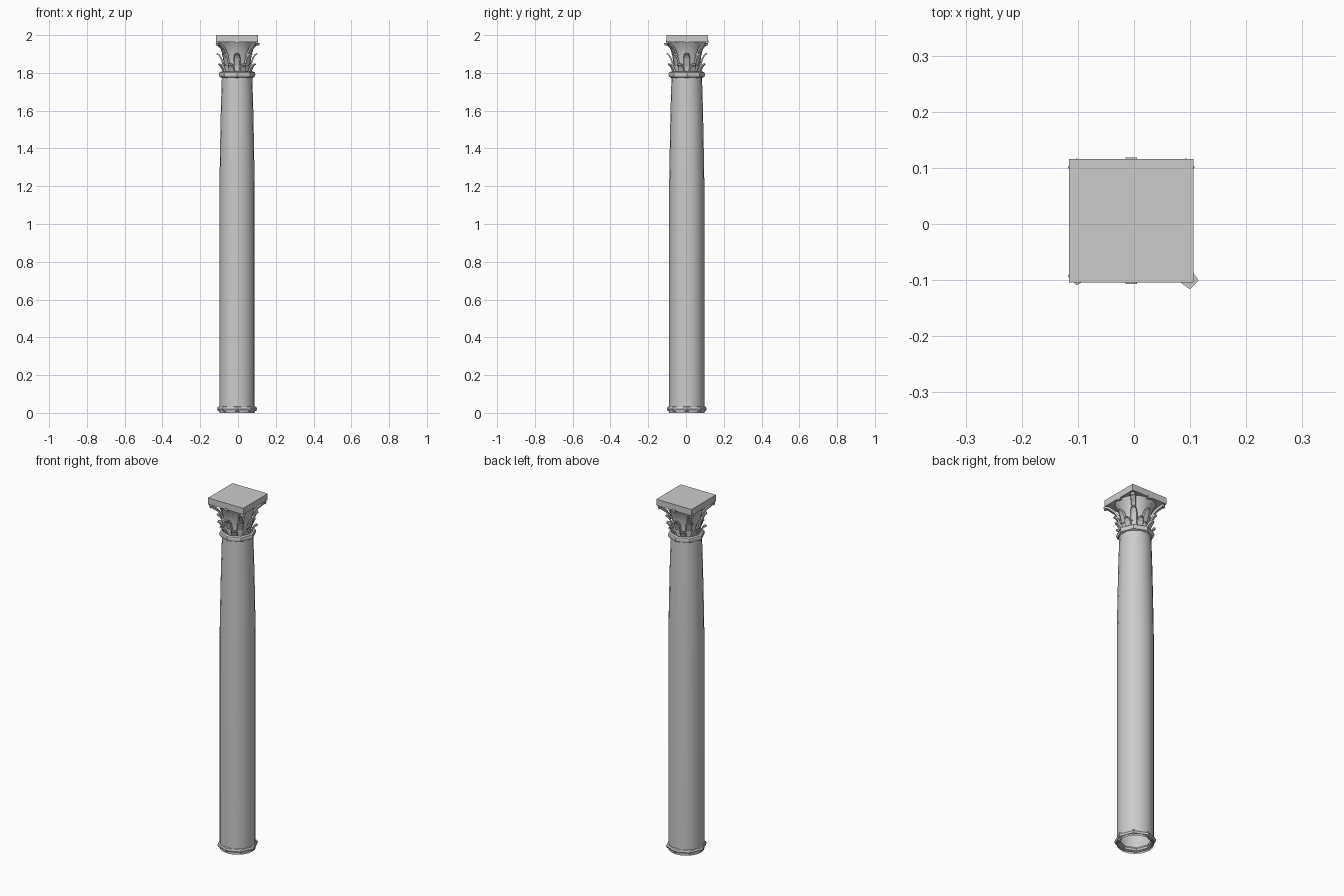
import bpy, bmesh, math
from mathutils import Vector

if "Cube" in bpy.data.objects:
    bpy.data.objects.remove(bpy.data.objects["Cube"])

CX, CY = -0.005, 0.004          # column axis
ABX, ABY = -0.005, 0.006        # abacus centre


def finish(bm, name, smooth=None):
    bmesh.ops.recalc_face_normals(bm, faces=bm.faces)
    me = bpy.data.meshes.new(name)
    bm.to_mesh(me)
    bm.free()
    ob = bpy.data.objects.new(name, me)
    bpy.context.collection.objects.link(ob)
    if smooth:
        bpy.ops.object.select_all(action='DESELECT')
        ob.select_set(True)
        bpy.context.view_layer.objects.active = ob
        bpy.ops.object.shade_smooth_by_angle(angle=math.radians(smooth))
    return ob


def lathe(name, profile, sides, closed=False, smooth=None):
    """Spin (radius, z) points about the column axis; a vertex lies on +x."""
    bm = bmesh.new()
    rings = []
    for r, z in profile:
        rings.append([bm.verts.new((CX + r * math.cos(2 * math.pi * i / sides),
                                    CY + r * math.sin(2 * math.pi * i / sides), z))
                      for i in range(sides)])
    pairs = list(zip(rings, rings[1:]))
    if closed:
        pairs.append((rings[-1], rings[0]))
    for a, b in pairs:
        for i in range(sides):
            j = (i + 1) % sides
            bm.faces.new((a[i], a[j], b[j], b[i]))
    return finish(bm, name, smooth)


def torus(name, radius, z, minor_r, minor_z):
    prof = [(radius + minor_r * math.cos(k * math.pi / 4),
             z + minor_z * math.sin(k * math.pi / 4)) for k in range(8)]
    return lathe(name, prof, 8, closed=True, smooth=40)


def leaf(bm, angle, path, thick):
    """Curled strip: path holds (radius, z, half_width) sections."""
    out = Vector((math.cos(angle), math.sin(angle), 0))
    side = Vector((-out.y, out.x, 0))
    base = Vector((CX, CY, 0))
    secs = []
    for k, (r, z, w) in enumerate(path):
        r0, z0 = path[max(k - 1, 0)][:2]
        r1, z1 = path[min(k + 1, len(path) - 1)][:2]
        n = (out * (z1 - z0) - Vector((0, 0, r1 - r0))).normalized() * thick
        p = base + out * r + Vector((0, 0, z))
        secs.append([bm.verts.new(q) for q in
                     (p - side * w, p + side * w, p + side * w * 0.8 + n, p - side * w * 0.8 + n)])
    for a, b in zip(secs, secs[1:]):
        for i in range(4):
            j = (i + 1) % 4
            bm.faces.new((a[i], a[j], b[j], b[i]))
    bm.faces.new(secs[0])
    bm.faces.new(secs[-1])


def leaf_row(name, count, offset, path, thick):
    bm = bmesh.new()
    for i in range(count):
        leaf(bm, offset + 2 * math.pi * i / count, path, thick)
    return finish(bm, name)


def box(bm, centre, size):
    verts = bmesh.ops.create_cube(bm, size=1)['verts']
    for v in verts:
        v.co = Vector(centre) + Vector([c * s for c, s in zip(v.co, size)])


# shaft, open at the bottom, tapering in the upper third
lathe("shaft", [(0.093, 0.0), (0.093, 1.22), (0.090, 1.4), (0.086, 1.6), (0.080, 1.80)],
      20, smooth=40)

# octagonal rings at foot and neck
torus("foot_ring", 0.092, 0.021, 0.014, 0.014)
torus("neck_ring", 0.083, 1.791, 0.014, 0.017)

# flaring bell of the capital
lathe("capital_bell", [(0.070, 1.79), (0.071, 1.85), (0.078, 1.90), (0.090, 1.94), (0.105, 1.967)],
      16, smooth=40)

# two staggered rows of leaves
leaf_row("lower_leaves", 8, math.pi / 8,
         [(0.068, 1.805, 0.018), (0.080, 1.832, 0.018), (0.092, 1.846, 0.014), (0.103, 1.850, 0.008)], 0.008)
leaf_row("upper_leaves", 8, 0,
         [(0.068, 1.840, 0.017), (0.080, 1.878, 0.018), (0.092, 1.898, 0.014), (0.105, 1.906, 0.007)], 0.008)

# corner volutes under the abacus
bm = bmesh.new()
for i in range(4):
    extra = 0.006 if i == 3 else -0.004
    leaf(bm, math.pi / 4 + i * math.pi / 2,
         [(0.072, 1.89, 0.010), (0.100, 1.930, 0.013),
          (0.135, 1.958, 0.015), (0.153 + extra, 1.958, 0.011), (0.150 + extra, 1.944, 0.009)], 0.010)
finish(bm, "corner_volutes")

# square abacus with a small boss on each face
bm = bmesh.new()
box(bm, (ABX, ABY, 1.982), (0.222, 0.220, 0.036))
finish(bm, "abacus")
bm = bmesh.new()
box(bm, (ABX, ABY, 1.964), (0.020, 0.225, 0.014))
box(bm, (ABX, ABY, 1.964), (0.222, 0.020, 0.014))
finish(bm, "abacus_bosses")
